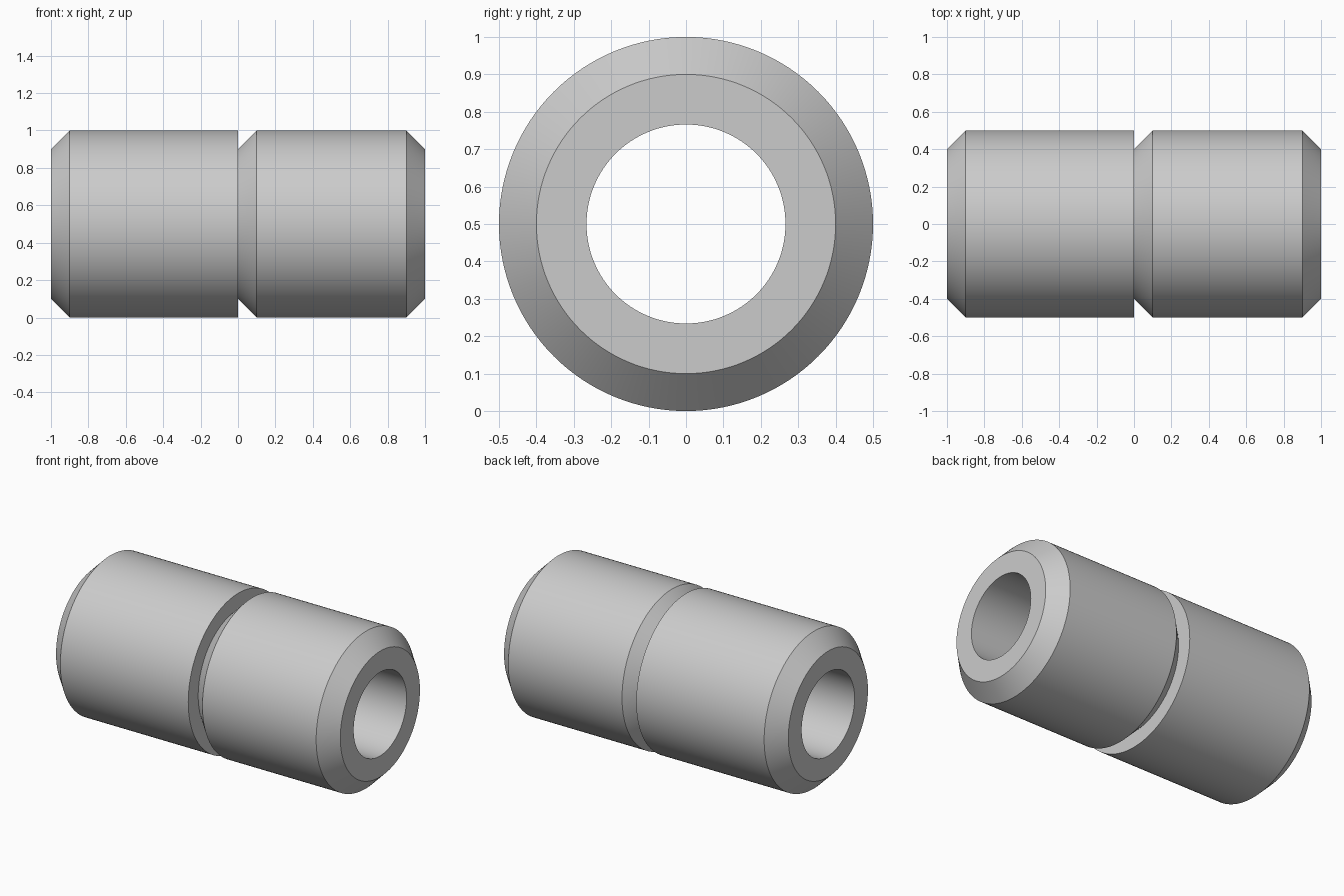
import bpy
import bmesh
import math
from mathutils import Matrix, Vector

cube = bpy.data.objects.get("Cube")
if cube:
    bpy.data.objects.remove(cube, do_unlink=True)

SIDES = 128
BORE = 0.266
RADIUS = 0.5
CHAMFER = 0.1

# Plain grey finish
grey = bpy.data.materials.new("plain_grey")
grey.use_nodes = True
color = (0.6, 0.6, 0.6, 1.0)
grey.diffuse_color = color
grey.node_tree.nodes["Principled BSDF"].inputs["Base Color"].default_value = color


def lathe(name, profile):
    """Revolve a closed (x, radius) profile around the long axis."""
    bm = bmesh.new()
    rings = []
    for x, r in profile:
        start = Vector((x, 0, r))
        rings.append([bm.verts.new(Matrix.Rotation(math.tau * i / SIDES, 3, 'X') @ start)
                      for i in range(SIDES)])
    for k, ring in enumerate(rings):
        after = rings[(k + 1) % len(rings)]
        for i in range(SIDES):
            j = (i + 1) % SIDES
            bm.faces.new((ring[i], ring[j], after[j], after[i]))
    bmesh.ops.recalc_face_normals(bm, faces=bm.faces)
    mesh = bpy.data.meshes.new(name)
    bm.to_mesh(mesh)
    bm.free()
    mesh.materials.append(grey)
    obj = bpy.data.objects.new(name, mesh)
    obj.location.z = RADIUS
    bpy.context.collection.objects.link(obj)
    bpy.ops.object.select_all(action='DESELECT')
    obj.select_set(True)
    bpy.context.view_layer.objects.active = obj
    bpy.ops.object.shade_smooth_by_angle(angle=math.radians(30))
    return obj


# Hollow sleeve: chamfered ends, with a one-sided groove at the middle
NECK = RADIUS - CHAMFER
lathe("grooved_sleeve", [
    (-1, BORE), (-1, NECK), (CHAMFER - 1, RADIUS),
    (0, RADIUS), (0, NECK), (CHAMFER, RADIUS),
    (1 - CHAMFER, RADIUS), (1, NECK), (1, BORE),
])
